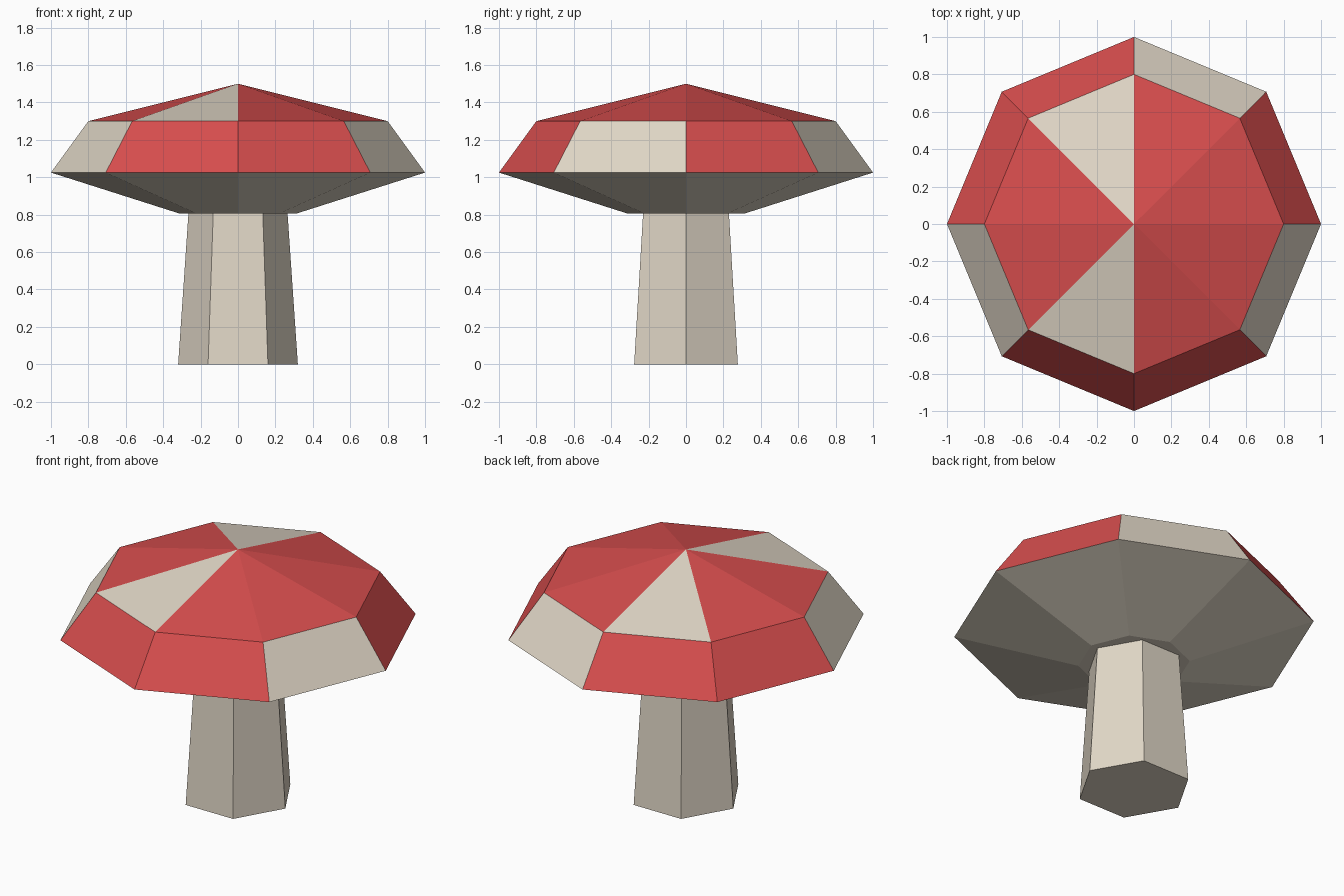
import bpy
import bmesh
from math import cos, sin, tau

if "Cube" in bpy.data.objects:
    bpy.data.objects.remove(bpy.data.objects["Cube"], do_unlink=True)


def material(name, rgb):
    mat = bpy.data.materials.new(name)
    mat.use_nodes = True
    mat.diffuse_color = (*rgb, 1)
    mat.node_tree.nodes["Principled BSDF"].inputs["Base Color"].default_value = (*rgb, 1)
    return mat


cream = material("cream", (0.75, 0.68, 0.57))
red = material("red", (0.68, 0.075, 0.075))


def lathe(name, sides, profile, materials, apex=None, pick=None):
    """Stack flat-sided rings of (radius, z); pick(band, sector) gives the colour."""
    bm = bmesh.new()
    rings = [[bm.verts.new((r * cos(tau * i / sides), r * sin(tau * i / sides), z))
              for i in range(sides)] for r, z in profile]
    bm.faces.new(rings[0][::-1])
    tip = bm.verts.new((0, 0, apex)) if apex else None
    if not tip:
        bm.faces.new(rings[-1])
    for band, low in enumerate(rings):
        last = band == len(rings) - 1
        if last and not tip:
            break
        for i in range(sides):
            j = (i + 1) % sides
            upper = [tip] if last else [rings[band + 1][j], rings[band + 1][i]]
            face = bm.faces.new([low[i], low[j]] + upper)
            if pick:
                face.material_index = pick(band, i)
    mesh = bpy.data.meshes.new(name)
    bm.to_mesh(mesh)
    bm.free()
    for mat in materials:
        mesh.materials.append(mat)
    obj = bpy.data.objects.new(name, mesh)
    bpy.context.collection.objects.link(obj)
    return obj


# Cream panels on the cap: underside all cream, rim and crown by sector
cream_sectors = {1: {1, 4, 7}, 2: {2, 5}}


def cap_colour(band, sector):
    return 0 if band == 0 or sector in cream_sectors[band] else 1


# Six-sided tapered stem
lathe("stem", 6, [(0.32, 0), (0.265, 0.805)], [cream])

# Eight-sided cap: underside, rim and pointed crown
lathe("cap", 8, [(0.31, 0.805), (1, 1.025), (0.8, 1.3)], [cream, red],
      apex=1.5, pick=cap_colour)
